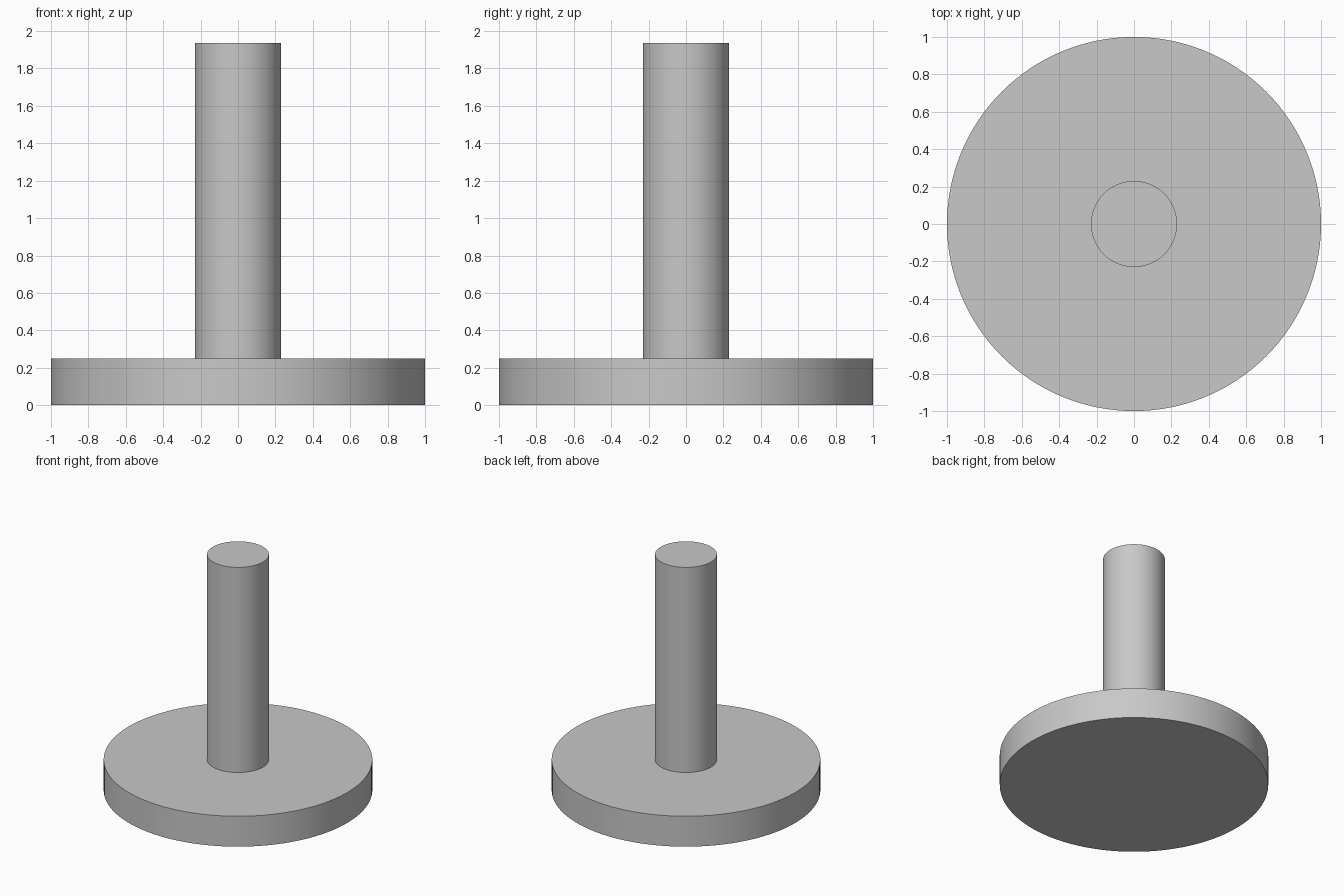
import bpy
import math

cube = bpy.data.objects.get("Cube")
if cube:
    bpy.data.objects.remove(cube, do_unlink=True)

# Single plain grey finish
grey = bpy.data.materials.new("plain_grey")
grey.use_nodes = True
colour = (0.58, 0.58, 0.58, 1.0)
grey.diffuse_color = colour
grey.node_tree.nodes["Principled BSDF"].inputs["Base Color"].default_value = colour

BASE_TOP = 0.25
STEM_TOP = 1.935


def cylinder(name, radius, bottom, top):
    """Upright cylinder between two heights, with sharp rims."""
    bpy.ops.mesh.primitive_cylinder_add(
        vertices=128, radius=radius, depth=top - bottom,
        location=(0, 0, (bottom + top) / 2))
    obj = bpy.context.object
    obj.name = obj.data.name = name
    obj.data.materials.append(grey)
    bpy.ops.object.shade_smooth_by_angle(angle=math.radians(30))
    return obj


# Wide flat disc
cylinder("base_disc", 1.0, 0.0, BASE_TOP)

# Central post standing on the disc
cylinder("stem", 0.23, BASE_TOP, STEM_TOP)
